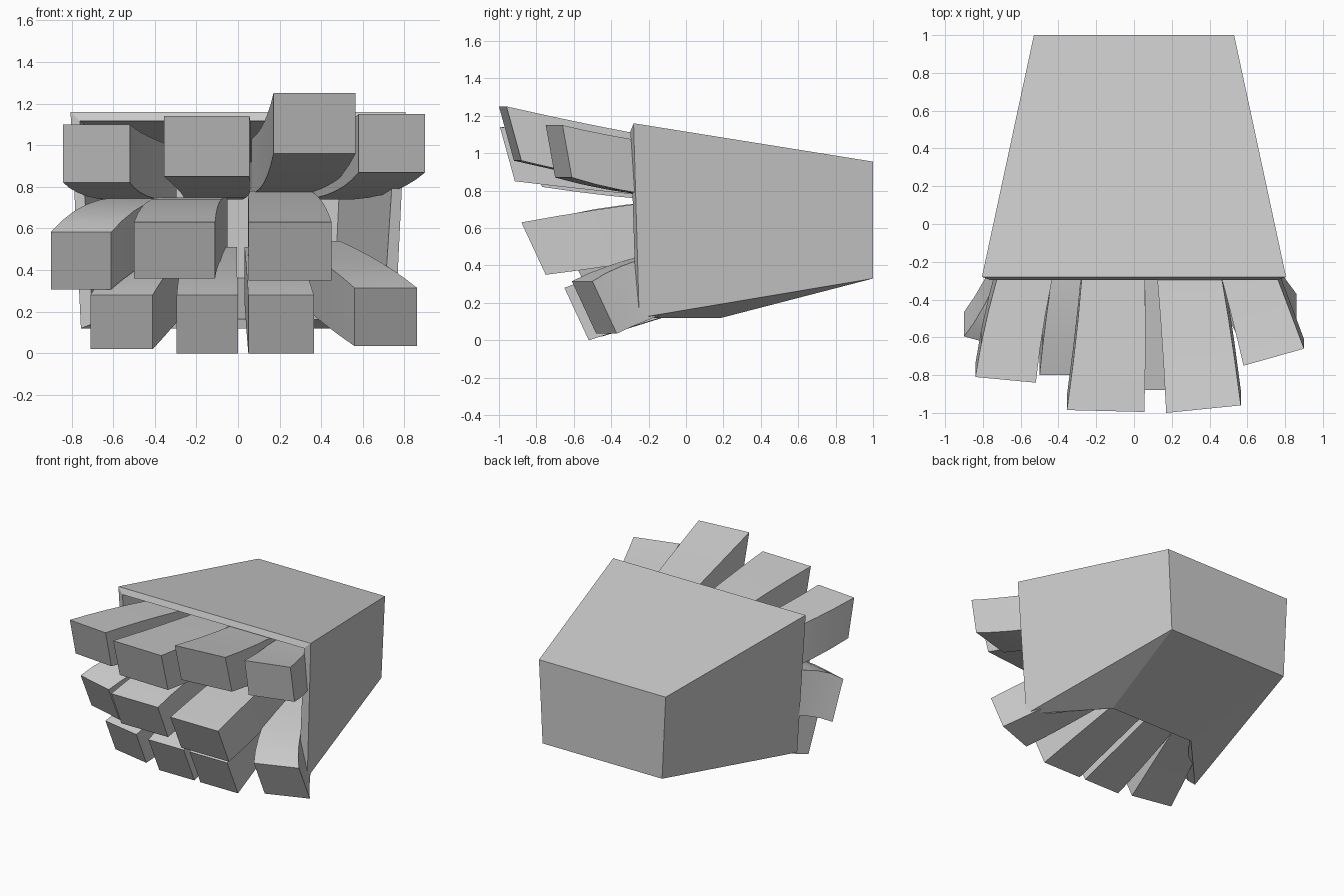
import bpy, bmesh
from mathutils import Vector

if "Cube" in bpy.data.objects:
    bpy.data.objects.remove(bpy.data.objects["Cube"])


def make(name, verts, faces):
    bm = bmesh.new()
    vs = [bm.verts.new(v) for v in verts]
    for f in faces:
        bm.faces.new([vs[i] for i in f])
    bmesh.ops.recalc_face_normals(bm, faces=bm.faces)
    me = bpy.data.meshes.new(name)
    bm.to_mesh(me)
    bm.free()
    ob = bpy.data.objects.new(name, me)
    bpy.context.collection.objects.link(ob)
    return ob


# tapered shell, open at the front, with a notch in the floor
half = [(.805, -.28, 1.16), (.755, -.25, .12), (.35, .19, .12),
        (.50, 1, .33), (.53, 1, .955)]
verts = half + [(-x, y, z) for x, y, z in half]
faces = [(0, 1, 3, 4), (5, 9, 8, 6), (0, 4, 9, 5), (4, 3, 8, 9),
         (3, 2, 7, 8), (1, 2, 3), (6, 8, 7)]
shell = make("shell", verts, faces)
# make the wall grow inward: the top face normal must point up
top = shell.data.polygons[2]
sol = shell.modifiers.new("wall", 'SOLIDIFY')
sol.thickness = .045
sol.offset = -1 if top.normal.z > 0 else 1
sol.use_even_offset = True


# bent block: section corners from centre, size, yaw (y change across) and tilt (y change downward)
def section(p):
    x, y, z, w, h, yaw, tilt = p
    return [Vector((x + sx * w / 2, y + sx * yaw / 2 - sz * tilt / 2, z + sz * h / 2))
            for sx, sz in ((-1, -1), (1, -1), (1, 1), (-1, 1))]


def block(name, front, mid, root, n=6):
    a, b, c = section(front), section(mid), section(root)
    verts = []
    for i in range(n + 1):
        t = i / n
        k = (2 * (t - .5) * (t - 1), 4 * t * (1 - t), 2 * t * (t - .5))
        verts += [a[j] * k[0] + b[j] * k[1] + c[j] * k[2] for j in range(4)]
    faces = [(3, 2, 1, 0), tuple(4 * n + j for j in range(4))]
    for i in range(n):
        for j in range(4):
            m = (j + 1) % 4
            faces.append((4 * i + j, 4 * i + m, 4 * i + 4 + m, 4 * i + 4 + j))
    ob = make(name, verts, faces)
    bpy.ops.object.select_all(action='DESELECT')
    ob.select_set(True)
    bpy.context.view_layer.objects.active = ob
    bpy.ops.object.shade_smooth_by_angle(angle=.5)


# front section (x, y, z, w, h, yaw, tilt), then x, z, w where it leaves the shell, then root x, z
rows = {
    "top_block": [
        ((-.68, -.79, .96, .32, .28, -.03, .07), (-.58, .90, .29), (-.42, .86)),
        ((-.15, -.95, .995, .41, .29, -.01, .08), (-.11, .92, .335), (-.12, .87)),
        ((.368, -.94, 1.105, .395, .29, .04, .08), (.295, .965, .34), (.21, .90)),
        ((.74, -.68, 1.01, .32, .28, .09, .05), (.61, .925, .28), (.44, .87))],
    "middle_block": [
        ((-.755, -.57, .445, .29, .275, -.08, .13), (-.59, .57, .28), (-.41, .62)),
        ((-.305, -.74, .495, .39, .27, 0, .12), (-.265, .58, .35), (-.2, .62)),
        ((.25, -.815, .49, .40, .28, 0, .13), (.23, .575, .36), (.2, .65))],
    "bottom_block": [
        ((-.56, -.54, .15, .30, .26, -.06, .12), (-.46, .265, .28), (-.33, .38)),
        ((-.147, -.585, .14, .295, .28, 0, .13), (-.14, .265, .27), (-.12, .38)),
        ((.207, -.585, .14, .315, .28, 0, .13), (.18, .265, .28), (.15, .38)),
        ((.71, -.49, .175, .30, .28, .11, .13), (.55, .29, .28), (.37, .41))],
}
for name, items in rows.items():
    for i, (f, (mx, mz, mw), (rx, rz)) in enumerate(items):
        mid_y = -.2 if name == "bottom_block" else -.26
        mid = (mx, mid_y, mz, mw, .29, f[5] * .5, f[6])
        root = (rx, .25, rz, mw * .85, .26, 0, f[6] * .7)
        block(f"{name}_{i + 1}", f, mid, root)
